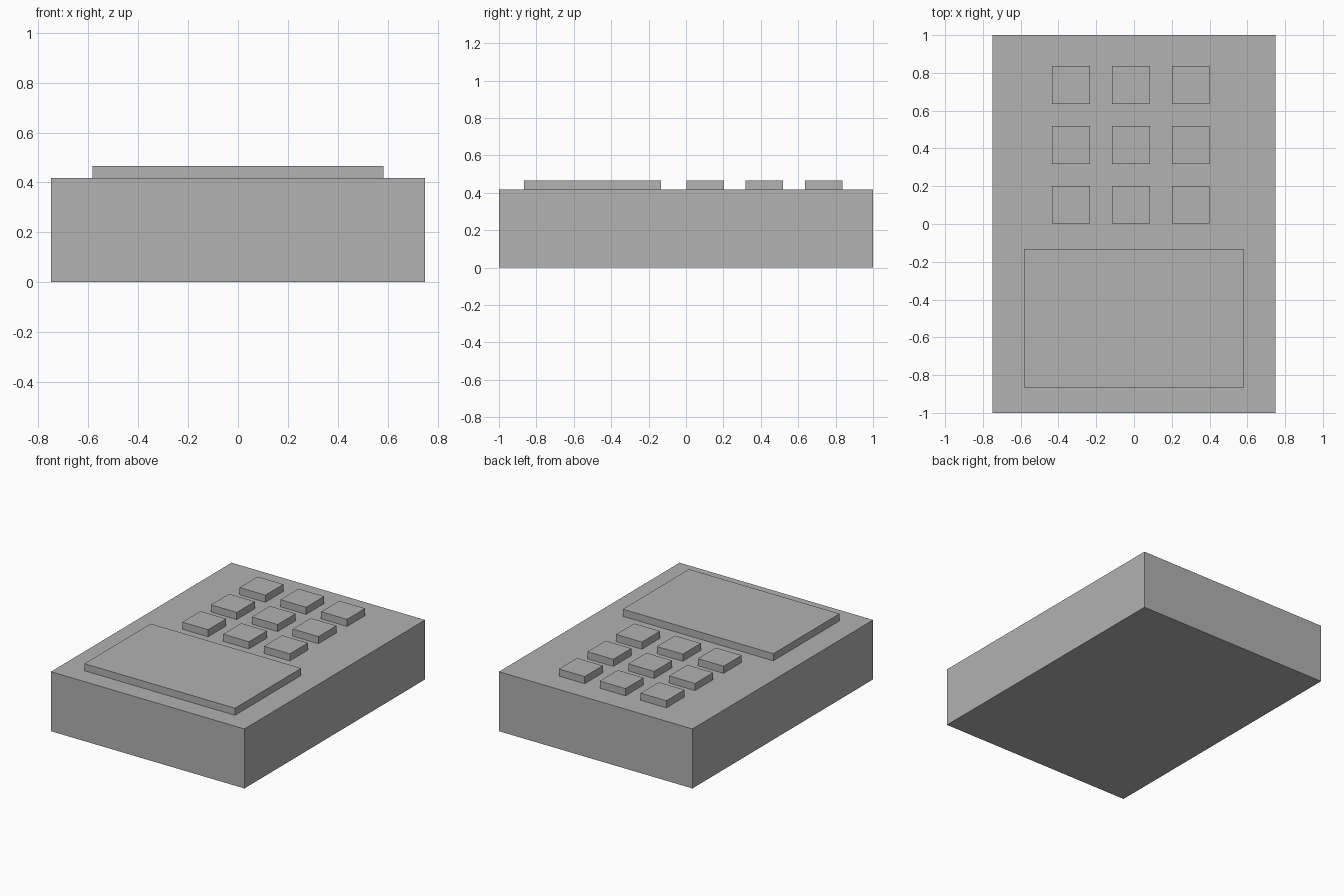
import bpy

# Remove the default cube
old = bpy.data.objects.get("Cube")
if old:
    bpy.data.objects.remove(old, do_unlink=True)

# Single grey material
GREY = (0.445, 0.445, 0.445, 1)
grey = bpy.data.materials.new("plain_grey")
grey.use_nodes = True
grey.diffuse_color = GREY
shader = next(n for n in grey.node_tree.nodes if n.type == "BSDF_PRINCIPLED")
shader.inputs["Base Color"].default_value = GREY


def box(name, x, y, width, depth, bottom, top):
    """Add a flat-sided box centred at x, y between two heights."""
    bpy.ops.mesh.primitive_cube_add(size=1, location=(x, y, (bottom + top) / 2))
    obj = bpy.context.object
    obj.name = name
    obj.scale = (width, depth, top - bottom)
    bpy.ops.object.transform_apply(location=False, rotation=False, scale=True)
    obj.data.materials.append(grey)
    return obj


BODY_TOP = 0.417
RAISED_TOP = 0.467
PITCH = 0.3167

# Main casing
box("body", 0, 0, 1.5, 2, 0, BODY_TOP)

# Raised panel towards the front
box("panel", 0, -0.5, 1.167, 0.733, BODY_TOP, RAISED_TOP)

# Grid of square keys towards the back
for row in range(3):
    for col in range(3):
        box(f"key_{row + 1}_{col + 1}", -0.333 + col * PITCH, 0.102 + row * PITCH,
            0.2, 0.2, BODY_TOP, RAISED_TOP)
